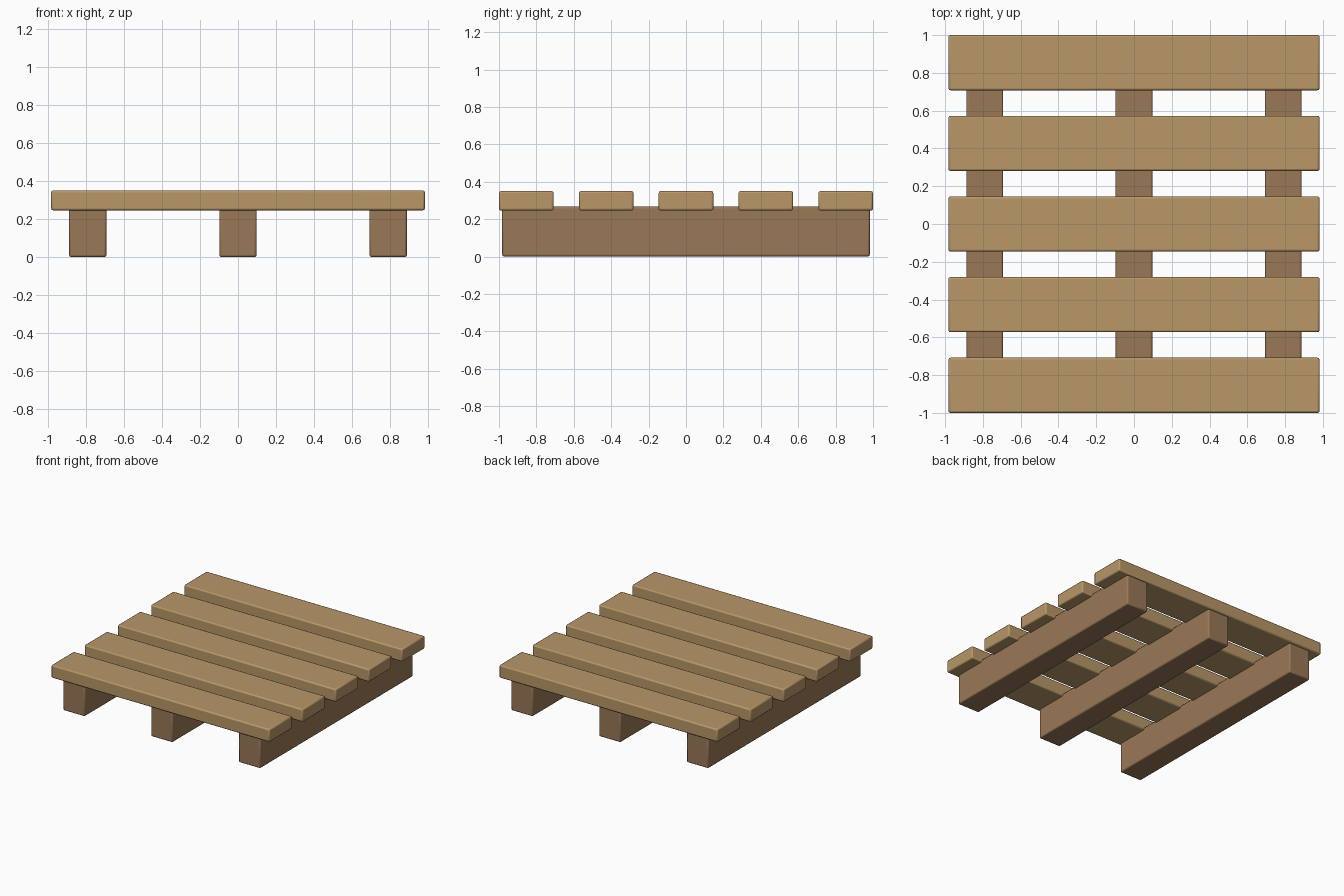
import bpy

if "Cube" in bpy.data.objects:
    bpy.data.objects.remove(bpy.data.objects["Cube"])


def material(name, color):
    m = bpy.data.materials.new(name)
    m.diffuse_color = (*color, 1)
    m.use_nodes = True
    m.node_tree.nodes["Principled BSDF"].inputs["Base Color"].default_value = m.diffuse_color
    return m


def board(name, center, size, mat, bevel=0.01):
    bpy.ops.mesh.primitive_cube_add(size=1, location=center)
    ob = bpy.context.object
    ob.name = name
    ob.scale = size
    bpy.ops.object.transform_apply(location=False, rotation=False, scale=True)
    mod = ob.modifiers.new("worn_edges", "BEVEL")
    mod.width = bevel
    mod.segments = 2
    ob.data.materials.append(mat)
    bpy.ops.object.shade_smooth_by_angle()
    return ob


light_wood = material("light_wood", (0.48, 0.31, 0.14))
dark_wood = material("dark_wood", (0.32, 0.19, 0.095))

# Three bearers running front to back, slightly sunk into the slats
for i in range(3):
    board(f"bearer_{i + 1}", ((i - 1) * 0.79, 0, 0.1335), (0.195, 1.965, 0.267), dark_wood)

# Five deck slats running side to side
for i in range(5):
    board(f"deck_slat_{i + 1}", (0, (i - 2) * 0.427, 0.298), (1.965, 0.292, 0.104), light_wood)
